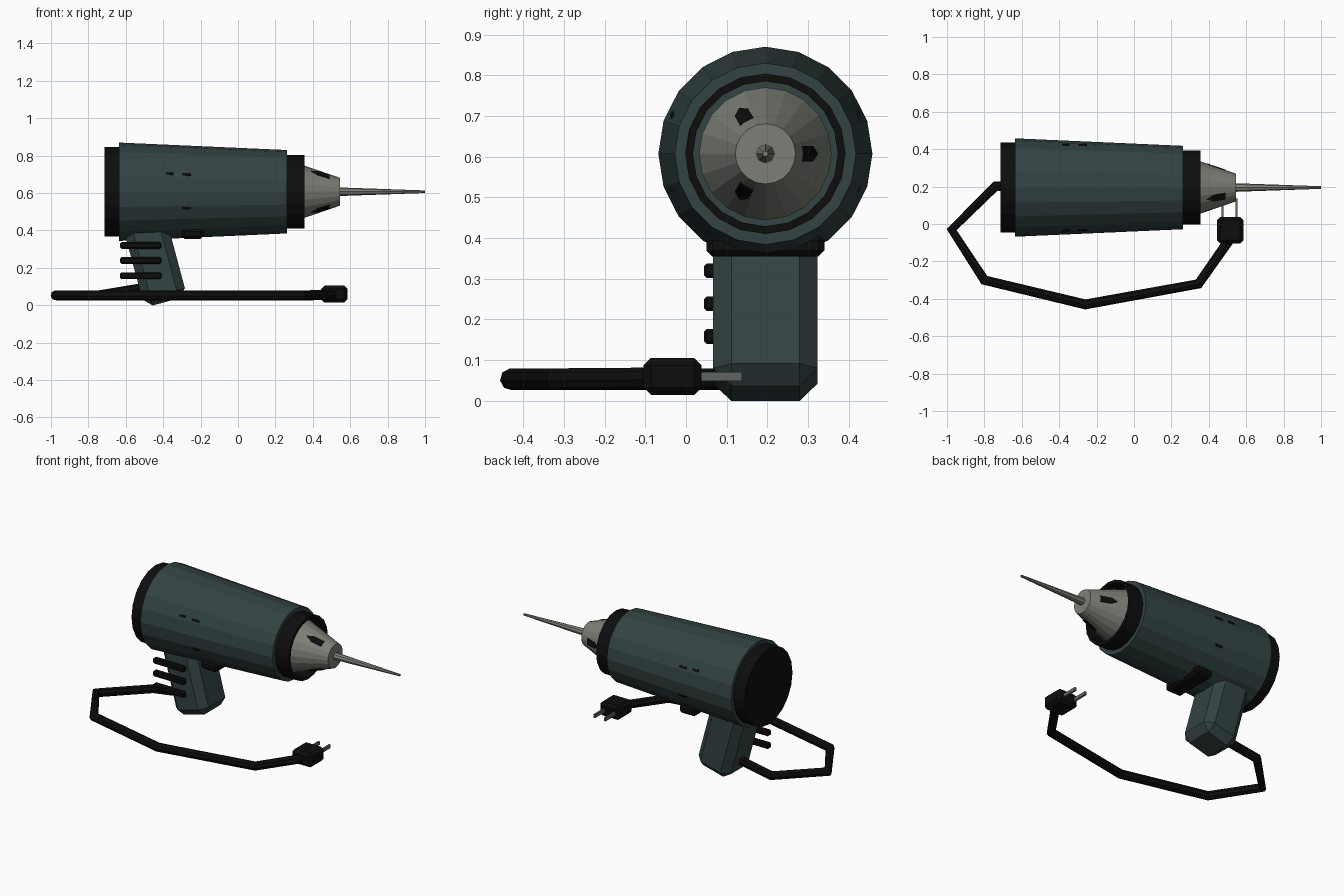
import bpy, bmesh, math
from mathutils import Vector, Matrix

if "Cube" in bpy.data.objects:
    bpy.data.objects.remove(bpy.data.objects["Cube"])

AY, AZ = 0.195, 0.607          # axis of the motor body
R = math.radians


def mat(name, rgb):
    m = bpy.data.materials.new(name)
    m.diffuse_color = (*rgb, 1)
    m.use_nodes = True
    m.node_tree.nodes["Principled BSDF"].inputs["Base Color"].default_value = m.diffuse_color
    return m


TEAL = mat("dark_teal", (0.033, 0.056, 0.056))
BLACK = mat("black_rubber", (0.004, 0.004, 0.004))
METAL = mat("light_metal", (0.2, 0.215, 0.18))
STEEL = mat("dark_steel", (0.12, 0.125, 0.12))


def finish(name, bm, material):
    bmesh.ops.recalc_face_normals(bm, faces=bm.faces[:])
    me = bpy.data.meshes.new(name)
    bm.to_mesh(me)
    bm.free()
    me.materials.append(material)
    ob = bpy.data.objects.new(name, me)
    bpy.context.collection.objects.link(ob)
    return ob


def lathe(name, profile, material, n=20, closed=False):
    """Turn (x, radius) points around the motor axis."""
    bm = bmesh.new()
    rings = []
    for x, r in profile:
        ring = []
        for i in range(n):
            a = 2 * math.pi * i / n
            ring.append(bm.verts.new((x, AY + r * math.sin(a), AZ + r * math.cos(a))))
        rings.append(ring)
    pairs = list(zip(rings, rings[1:]))
    if closed:
        pairs.append((rings[-1], rings[0]))
    else:
        bm.faces.new(rings[0])
        bm.faces.new(rings[-1])
    for a, b in pairs:
        for i in range(n):
            j = (i + 1) % n
            bm.faces.new((a[i], a[j], b[j], b[i]))
    return finish(name, bm, material)


def box(name, size, matrix, material, bevel=0):
    bm = bmesh.new()
    bmesh.ops.create_cube(bm, size=1, matrix=Matrix.Diagonal((*size, 1)))
    if bevel:
        bmesh.ops.bevel(bm, geom=bm.edges[:], offset=bevel, segments=1,
                        affect='EDGES', profile=0.5)
    bm.transform(matrix)
    return finish(name, bm, material)


def at(x, y, z):
    return Matrix.Translation((x, y, z))


# Motor body, rear cap, front collar
lathe("motor_body", [(-0.637, 0.263), (0.262, 0.223)], TEAL)
lathe("rear_cap", [(-0.715, 0.24), (-0.63, 0.24)], BLACK)
lathe("front_collar", [(0.255, 0.197), (0.356, 0.197), (0.356, 0.178), (0.255, 0.178)],
      BLACK, closed=True)

# Chuck and drill bit
lathe("chuck", [(0.255, 0.163), (0.285, 0.163), (0.36, 0.138), (0.546, 0.074)], METAL)
lathe("drill_bit", [(0.54, 0.023), (1.0, 0.007)], METAL, n=8)

# Three key slots on the chuck, wide at the nose and pointed at the rear
for k in range(3):
    bm = bmesh.new()
    rim = []
    for x, w in ((0.49, 0.019), (0.425, 0.019), (0.39, 0.0), (0.425, -0.019), (0.49, -0.019)):
        r = 0.138 - (x - 0.36) * 0.344 + 0.002
        rim.append(bm.verts.new((x, r, w)))
    f = bm.faces.new(rim)
    ext = bmesh.ops.extrude_face_region(bm, geom=[f])
    for v in ext["geom"]:
        if isinstance(v, bmesh.types.BMVert):
            v.co.y -= 0.009
    bm.transform(at(0, AY, AZ) @ Matrix.Rotation(R(120 * k), 4, 'X'))
    finish(f"chuck_slot_{k + 1}", bm, BLACK)

# Small cooling slots on both sides of the body
for side, label in ((-1, "front"), (1, "back")):
    for i, (x, length, elev) in enumerate(((-0.365, 0.042, 23), (-0.275, 0.05, 22),
                                           (-0.275, 0.05, -21))):
        r = (0.263 - (x + 0.637) * 0.0445) * 0.989
        a = R(elev) if side == 1 else R(180 - elev)
        m = at(x, AY, AZ) @ Matrix.Rotation(a, 4, 'X') @ at(0, r, 0)
        box(f"cooling_slot_{label}_{i + 1}", (length, 0.009, 0.014), m, BLACK)

# Slanted grip with chamfered edges
tilt = Matrix.Rotation(R(-15), 4, 'Y')
box("grip", (0.235, 0.257, 0.46), at(-0.386, AY, 0.018) @ tilt @ at(0, 0, 0.23), TEAL, 0.045)

# Trigger under the body
box("trigger", (0.115, 0.29, 0.055), at(-0.243, AY, 0.382), BLACK, 0.015)

# Grip ribs on the front side
for i, z in enumerate((0.158, 0.239, 0.32)):
    box(f"grip_rib_{i + 1}", (0.22, 0.034, 0.036), at(-0.52, 0.061, z), BLACK, 0.007)

# Power cable
cu = bpy.data.curves.new("power_cable", 'CURVE')
cu.dimensions = '3D'
cu.bevel_depth = 0.027
cu.bevel_resolution = 2
cu.use_fill_caps = True
path = [(-0.46, 0.195, 0.1), (-0.74, 0.203, 0.053), (-0.975, -0.03, 0.053),
        (-0.8, -0.3, 0.053), (-0.26, -0.43, 0.053), (0.345, -0.32, 0.053),
        (0.52, -0.07, 0.055)]
sp = cu.splines.new('POLY')
sp.points.add(len(path) - 1)
for p, co in zip(sp.points, path):
    p.co = (*co, 1)
sp.use_smooth = False
tmp = bpy.data.objects.new("cable_path", cu)
bpy.context.collection.objects.link(tmp)
me = bpy.data.meshes.new_from_object(tmp.evaluated_get(bpy.context.evaluated_depsgraph_get()))
bpy.data.objects.remove(tmp)
me.materials.clear()
me.materials.append(BLACK)
cable = bpy.data.objects.new("power_cable", me)
bpy.context.collection.objects.link(cable)

# Plug and its two prongs
box("plug", (0.142, 0.143, 0.09), at(0.515, -0.033, 0.06), BLACK, 0.018)
for x, label in ((0.473, "left"), (0.548, "right")):
    box(f"plug_prong_{label}", (0.011, 0.12, 0.022), at(x, 0.077, 0.06), STEEL)
